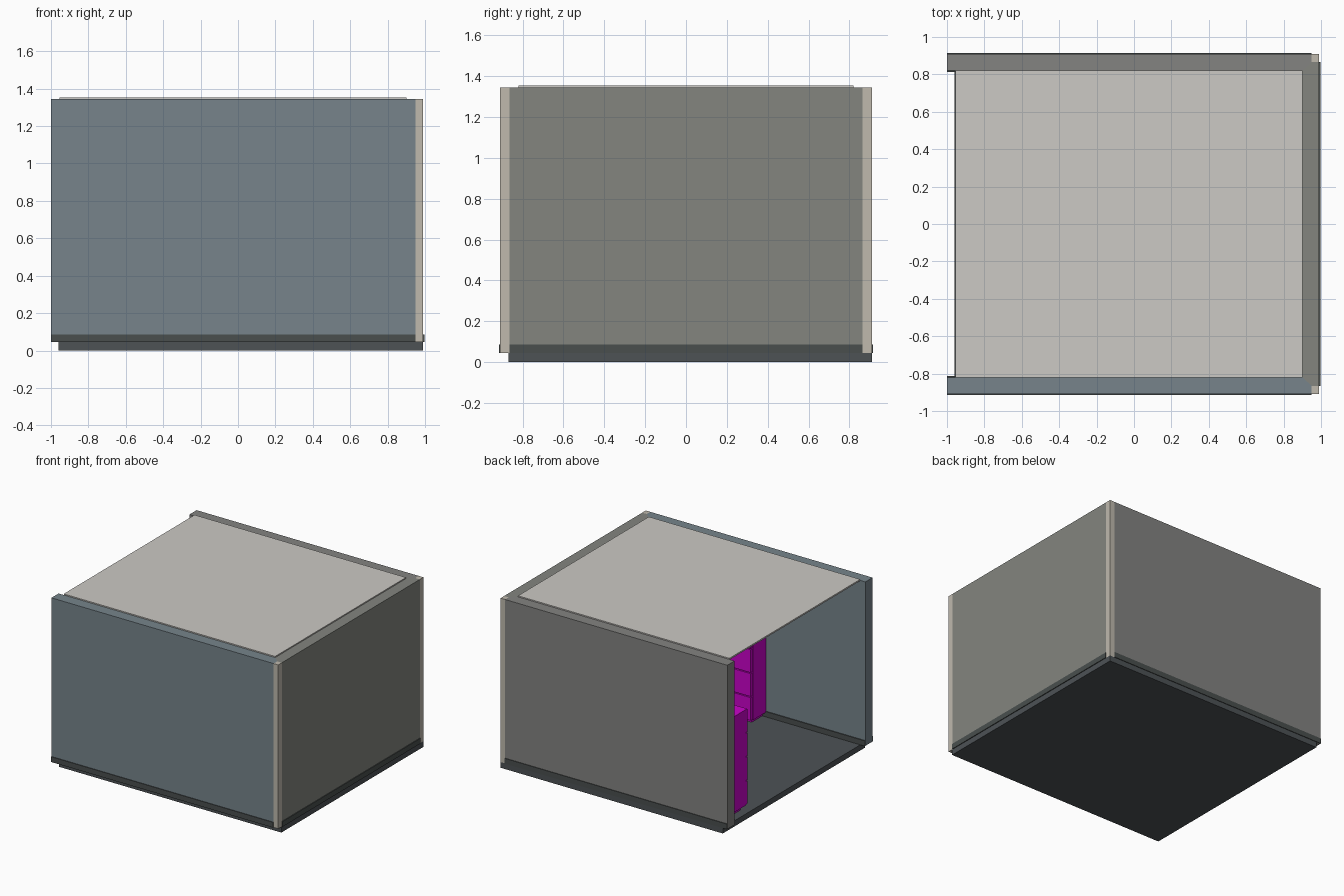
import bpy, bmesh

if "Cube" in bpy.data.objects:
    bpy.data.objects.remove(bpy.data.objects["Cube"])


def material(name, r, g, b):
    m = bpy.data.materials.new(name)
    m.diffuse_color = tuple((c / 255) ** 2.2 for c in (r, g, b)) + (1,)
    m.use_nodes = True
    m.node_tree.nodes["Principled BSDF"].inputs["Base Color"].default_value = m.diffuse_color
    return m


BLUE = material("blue_grey_paint", 118, 131, 138)
GREEN = material("green_grey_paint", 130, 132, 126)
GREY = material("warm_grey_paint", 130, 130, 128)
TRIM = material("dark_trim", 75, 80, 79)
FLOOR = material("floor_slate", 78, 83, 86)
POST = material("beige_post", 190, 184, 172)
CEIL = material("ceiling_white", 203, 200, 195)
CABINET = material("magenta", 200, 10, 200)


def prism(name, outline, z0, z1, mat):
    """Extrude a plan outline from z0 to z1."""
    bm = bmesh.new()
    face = bm.faces.new([bm.verts.new((x, y, z0)) for x, y in outline])
    top = bmesh.ops.extrude_face_region(bm, geom=[face])["geom"]
    bmesh.ops.translate(bm, vec=(0, 0, z1 - z0),
                        verts=[v for v in top if isinstance(v, bmesh.types.BMVert)])
    bmesh.ops.recalc_face_normals(bm, faces=bm.faces)
    mesh = bpy.data.meshes.new(name)
    bm.to_mesh(mesh)
    bm.free()
    mesh.materials.append(mat)
    ob = bpy.data.objects.new(name, mesh)
    bpy.context.collection.objects.link(ob)
    return ob


def box(name, x0, x1, y0, y1, z0, z1, mat):
    return prism(name, [(x0, y0), (x1, y0), (x1, y1), (x0, y1)], z0, z1, mat)


BASE, TOP = 0.045, 1.345

# Floor slab and ceiling sheet
box("floor", -0.96, 0.99, -0.87, 0.91, 0, BASE, FLOOR)
box("ceiling", -0.955, 0.90, -0.82, 0.82, 1.342, 1.354, CEIL)

# Front and back walls, corner posts and skirting, mirrored across y
for side, s, paint in (("front", -1, BLUE), ("back", 1, GREY)):
    plan = [(-1, .91), (.95, .91), (.95, .865), (.90, .82), (-1, .82)]
    prism(side + "_wall", [(x, s * y) for x, y in plan], BASE, TOP, paint)
    post = [(.95, .865), (.99, .865), (.99, .91), (.95, .91)]
    prism(side + "_corner_post", [(x, s * y) for x, y in post], BASE, TOP, POST)
    for part, y0, y1 in (("outer", .91, .915), ("inner", .813, .82)):
        skirt = [(-1, y0), (.95 if part == "outer" else .90, y0),
                 (.95 if part == "outer" else .90, y1), (-1, y1)]
        prism(f"{side}_{part}_skirting", [(x, s * y) for x, y in skirt], BASE, 0.087, TRIM)

# Right wall, mitred to its neighbours, with skirting
prism("right_wall", [(.99, -.865), (.99, .865), (.95, .865), (.90, .82),
                     (.90, -.82), (.95, -.865)], BASE, TOP, GREEN)
box("right_outer_skirting", .99, .996, -.865, .865, BASE, 0.087, TRIM)
box("right_inner_skirting", .893, .90, -.813, .813, BASE, 0.087, TRIM)


def drawer_cabinet(name, x0, x1, s, y_front, z_top):
    """Cabinet against the wall on side s, with drawer fronts facing the room."""
    def part(n, xa, xb, ya, yb, za, zb):
        prism(f"{name}_{n}", [(xa, s * ya), (xb, s * ya), (xb, s * yb), (xa, s * yb)],
              za, zb, CABINET)
    part("plinth", x0 + .03, x1 - .03, y_front + .05, .813, BASE, 0.08)
    part("body", x0, x1, y_front + .025, .82, 0.08, z_top)
    rows, cols = 4, 2
    h, w = (z_top - 0.08) / rows, (x1 - x0) / cols
    for r in range(rows):
        for c in range(cols):
            part(f"drawer_{r}_{c}", x0 + c * w + .003, x0 + (c + 1) * w - .003,
                 y_front, y_front + .025, 0.08 + r * h + .004, 0.08 + (r + 1) * h - .004)


# Interior cabinets
drawer_cabinet("back_cabinet", -0.92, 0.0, 1, 0.54, 0.84)
drawer_cabinet("front_cabinet", -0.13, 0.60, -1, 0.63, 0.84)
